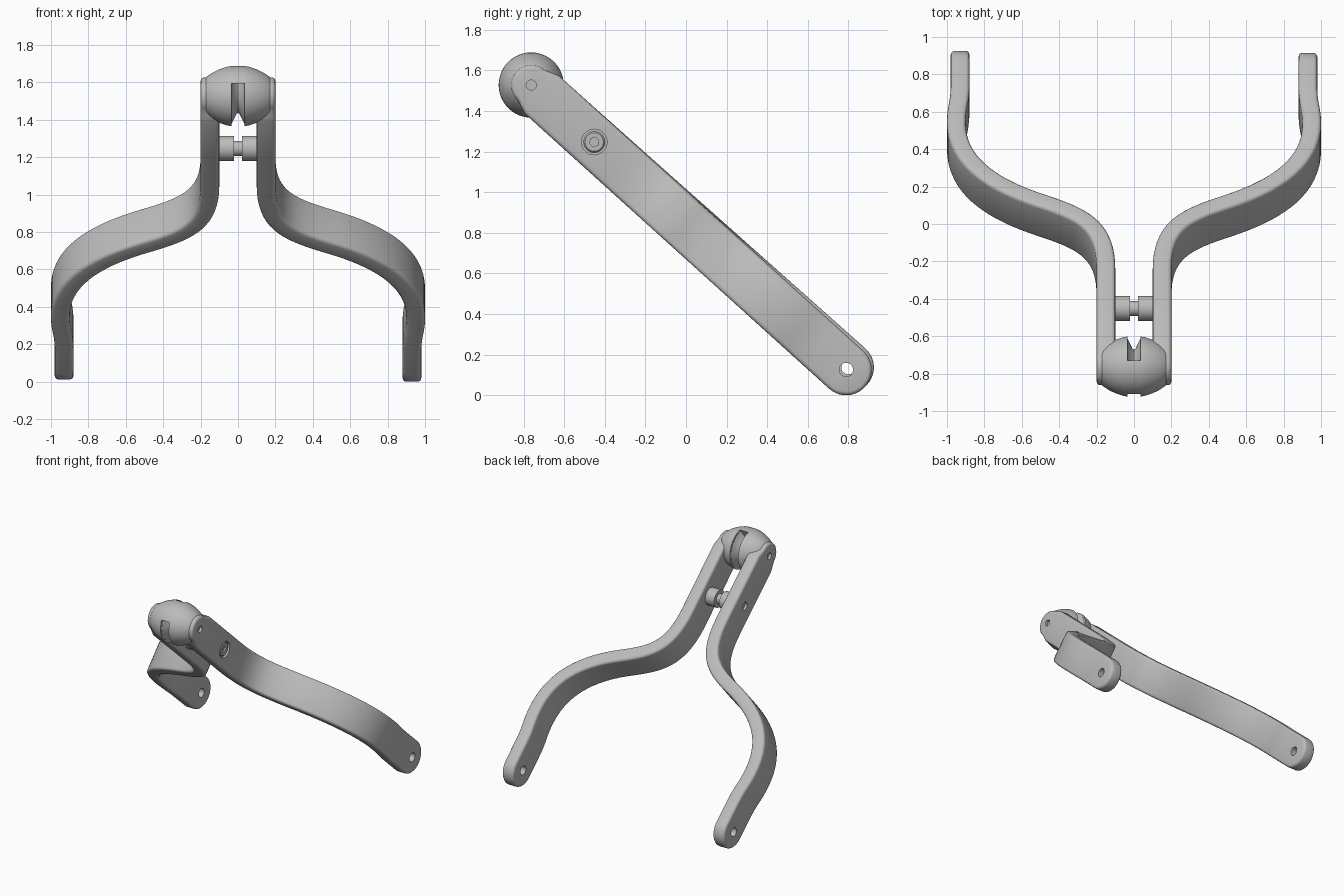
import bpy, bmesh, math
from mathutils import Vector
from mathutils.geometry import interpolate_bezier

if "Cube" in bpy.data.objects:
    bpy.data.objects.remove(bpy.data.objects["Cube"])

grey = bpy.data.materials.new("satin_grey")
grey.use_nodes = True
grey.diffuse_color = (0.5, 0.5, 0.5, 1)
grey.node_tree.nodes["Principled BSDF"].inputs["Base Color"].default_value = (0.5, 0.5, 0.5, 1)

# Tilted frame: s runs down the fork from the head pivot, n across it
TILT = math.radians(42.1)
C, S = math.cos(TILT), math.sin(TILT)
PIVOT_Y, PIVOT_Z = -0.762, 1.527


def place(x, s, n):
    return Vector((x, PIVOT_Y + s * C + n * S, PIVOT_Z - s * S + n * C))


def make(name, bm):
    bmesh.ops.remove_doubles(bm, verts=bm.verts, dist=1e-5)
    bmesh.ops.recalc_face_normals(bm, faces=bm.faces)
    mesh = bpy.data.meshes.new(name)
    bm.to_mesh(mesh)
    bm.free()
    mesh.materials.append(grey)
    ob = bpy.data.objects.new(name, mesh)
    bpy.context.collection.objects.link(ob)
    return ob


def skin(bm, rings, closed):
    """Join rings of vertices with quads."""
    count = len(rings[0])
    for a, b in zip(rings, rings[1:]):
        for i in range(count if closed else count - 1):
            j = (i + 1) % count
            bm.faces.new((a[i], a[j], b[j], b[i]))


def lathe(name, profile, s=0.0, n=0.0, segs=48):
    """Turn (x, radius) points around a crosswise axis."""
    bm = bmesh.new()
    rings = []
    for x, r in profile:
        turns = [2 * math.pi * k / segs for k in range(segs)]
        rings.append([bm.verts.new(place(x, s + r * math.cos(t), n + r * math.sin(t))) for t in turns])
    skin(bm, rings, True)
    return make(name, bm)


def rod(name, x0, x1, r, s=0.0, n=0.0, segs=40):
    return lathe(name, [(x0, 0), (x0, r), (x1, r), (x1, 0)], s, n, segs)


def cut(ob, cutter):
    cutter.hide_render = True
    mod = ob.modifiers.new("cut", "BOOLEAN")
    mod.object = cutter
    mod.solver = "EXACT"
    bpy.context.view_layer.objects.active = ob
    bpy.ops.object.modifier_apply(modifier=mod.name)
    bpy.data.objects.remove(cutter)


def smooth(ob):
    bpy.ops.object.select_all(action="DESELECT")
    ob.select_set(True)
    bpy.context.view_layer.objects.active = ob
    bpy.ops.object.shade_smooth_by_angle(angle=math.radians(35))


HALF, ROUND = 0.05, 0.02
BOLT_S, END_S = 0.418, 2.09

# Arm centreline in (x, s)
path = [Vector((0.15, 0)), Vector((0.15, 0.035)), Vector((0.15, 0.07)), Vector((0.15, 0.35))]
for knots in (((0.15, 0.6), (0.15, 0.91), (0.27, 0.985), (0.5, 1.085)),
              ((0.5, 1.085), (0.75, 1.195), (0.95, 1.36), (0.95, 1.65)),
              ((0.95, 1.65), (0.95, 1.77), (0.93, 1.79), (0.93, 1.92))):
    curve = interpolate_bezier(*[Vector(k) for k in knots], 18)
    path += [p.to_2d() for p in curve if (p.to_2d() - path[-1]).length > 1e-4]
path.append(Vector((0.93, END_S)))

# Rounded strap section: (thickness position, inset from the rim)
corner = [(HALF - ROUND * (1 - math.cos(a)), ROUND * (1 - math.sin(a)))
          for a in (0, math.pi / 6, math.pi / 3, math.pi / 2)]
section = [(-t, q) for t, q in corner] + [(t, q) for t, q in reversed(corner)]


def arm(name, side):
    # Each station: centre, tangent, half width, cap angle
    stations = []
    caps = [math.pi / 2 * k / 10 for k in range(11)]
    for i, p in enumerate(path):
        tan = (path[min(i + 1, len(path) - 1)] - path[max(i - 1, 0)]).normalized()
        width = 0.1 + 0.026 * min(1, p.y / 0.07)
        if i == 0:
            stations += [(p, tan, width, a - math.pi / 2) for a in caps]
        elif i == len(path) - 1:
            stations += [(p, tan, width, a) for a in caps]
        else:
            stations.append((p, tan, width, 0))
    bm = bmesh.new()
    rings = []
    for p, tan, w, a in stations:
        normal = Vector((tan.y, -tan.x))
        ring = []
        for sign, points in ((1, section), (-1, section[::-1])):
            for t, q in points:
                pos = p + normal * t + tan * (w - q) * math.sin(a)
                skew = 0.008 * max(0, pos.y - 0.2) if side < 0 else 0
                ring.append(bm.verts.new(place(side * pos.x, pos.y, sign * (w - q) * math.cos(a) + skew)))
        rings.append(ring)
    skin(bm, rings, True)
    bmesh.ops.remove_doubles(bm, verts=bm.verts, dist=1e-5)
    bmesh.ops.dissolve_degenerate(bm, edges=bm.edges, dist=1e-5)
    ob = make(name, bm)
    # Axle hole at the free end
    cut(ob, rod("hole_cutter", side * 0.8, side * 1.1, 0.034, END_S, 0.015 if side < 0 else 0))
    # Bolt seat and head pivot socket
    seat = 0.063 if side > 0 else 0.03
    cut(ob, rod("seat_cutter", side * 0.18, side * 0.3, seat, BOLT_S))
    cut(ob, rod("socket_cutter", side * 0.18, side * 0.3, 0.025, 0, 0, 24))
    smooth(ob)


arm("left_arm", 1)
arm("right_arm", -1)

# Barrel shaped head with a slot open to the back and below
half_head = [(0.03, 0.161), (0.055, 0.158), (0.1, 0.143), (0.135, 0.126),
             (0.165, 0.106), (0.185, 0.086), (0.195, 0.07), (0.195, 0)]
head = lathe("head", [(-x, r) for x, r in reversed(half_head)] + half_head, segs=64)

bm = bmesh.new()
outline = [(-1, 1.3), (-1, 1.58), (-0.86, 1.6), (-0.76, 1.62), (-0.7, 1.75), (-0.5, 1.75), (-0.5, 1.3)]
rings = [[bm.verts.new((x, y, z)) for y, z in outline] for x in (-0.036, 0.036)]
skin(bm, rings, True)
for ring in rings:
    bm.faces.new(ring)
cut(head, make("slot_cutter", bm))
for side in (-1, 1):
    cut(head, rod("socket_cutter", side * 0.18, side * 0.3, 0.025, 0, 0, 24))
smooth(head)

# Grooved pulley filling the slot
smooth(lathe("slot_pulley", [(-0.04, 0), (-0.04, 0.148), (-0.034, 0.148), (-0.008, 0.095), (0, 0.09),
                             (0.008, 0.095), (0.034, 0.148), (0.04, 0.148), (0.04, 0)]))

# Cross bolt: two collars and a thin shaft
for side, label in ((1, "left"), (-1, "right")):
    smooth(rod(label + "_collar", side * 0.022, side * 0.105, 0.068, BOLT_S))
smooth(rod("bolt_shaft", -0.06, 0.06, 0.04, BOLT_S))

# Bolt head in its seat, with a hexagonal socket
bolt = lathe("bolt_head", [(0.16, 0), (0.16, 0.052), (0.187, 0.052), (0.195, 0.045), (0.195, 0)], BOLT_S)
cut(bolt, rod("hex_cutter", 0.18, 0.25, 0.024, BOLT_S, 0, 6))
smooth(bolt)
